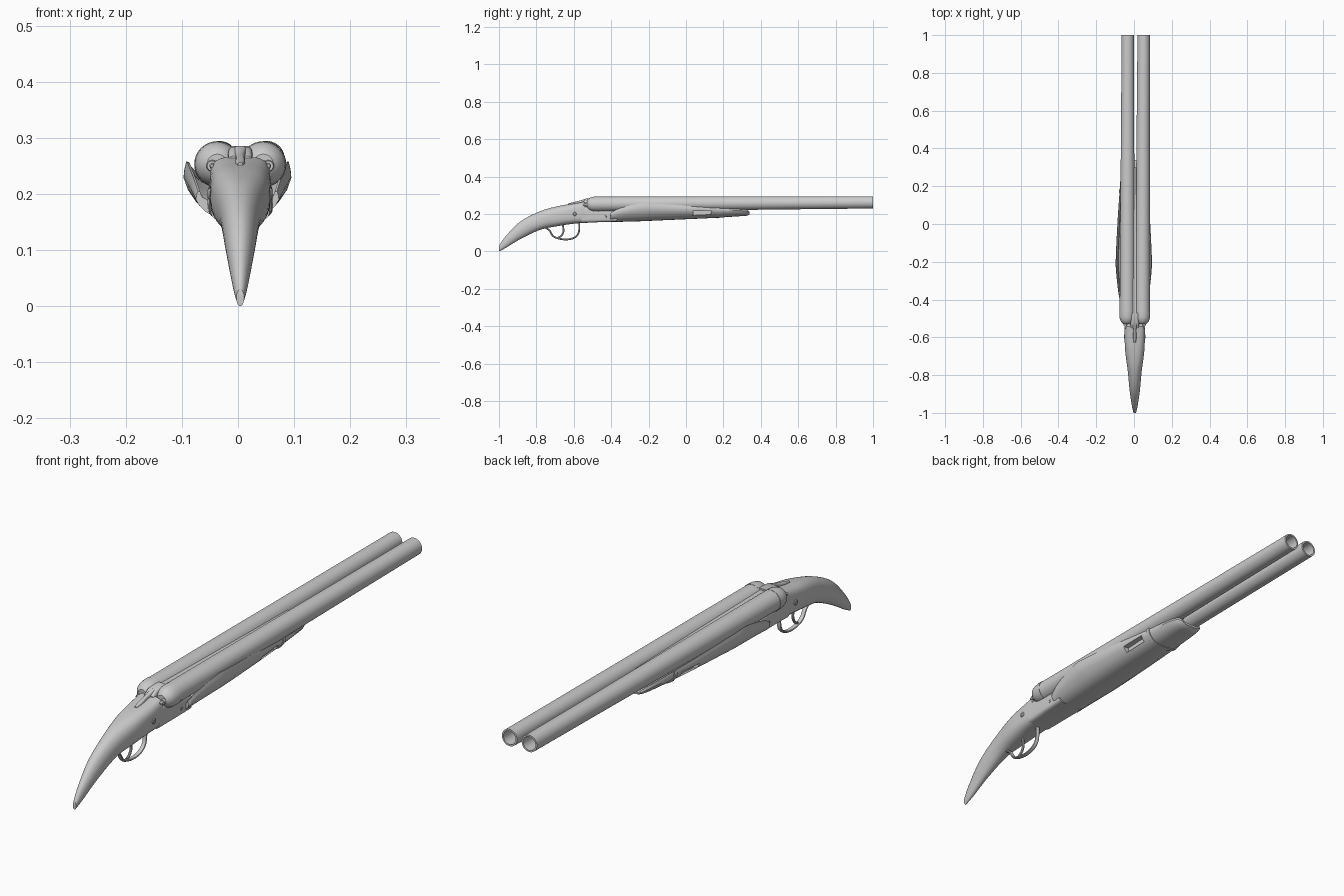
import bpy, bmesh
from math import cos, sin, pi
from mathutils import Vector

if "Cube" in bpy.data.objects:
    bpy.data.objects.remove(bpy.data.objects["Cube"])

CX = 0.004


def make(name, verts, faces, angle=0.6):
    me = bpy.data.meshes.new(name)
    me.from_pydata(verts, [], faces)
    bm = bmesh.new()
    bm.from_mesh(me)
    bmesh.ops.recalc_face_normals(bm, faces=bm.faces)
    bm.to_mesh(me)
    bm.free()
    ob = bpy.data.objects.new(name, me)
    bpy.context.collection.objects.link(ob)
    bpy.ops.object.select_all(action='DESELECT')
    ob.select_set(True)
    bpy.context.view_layer.objects.active = ob
    bpy.ops.object.shade_smooth_by_angle(angle=angle)
    return ob


def skin(name, rings, caps=True, angle=0.6):
    n = len(rings[0])
    verts = [p for r in rings for p in r]
    faces = [(i * n + j, i * n + (j + 1) % n, (i + 1) * n + (j + 1) % n, (i + 1) * n + j)
             for i in range(len(rings) - 1) for j in range(n)]
    if caps:
        faces += [tuple(range(n)), tuple(range(len(verts) - n, len(verts)))]
    return make(name, verts, faces, angle)


def smooth(pts, steps=5):
    # Catmull-Rom through tuples of any length
    out = []
    for i in range(len(pts) - 1):
        a, b, c, d = (pts[max(0, min(len(pts) - 1, i + k))] for k in (-1, 0, 1, 2))
        for s in range(steps):
            t = s / steps
            out.append(tuple(0.5 * (2 * q + (r - p) * t + (2 * p - 5 * q + 4 * r - w) * t * t
                                    + (3 * q - p - 3 * r + w) * t ** 3)
                             for p, q, r, w in zip(a, b, c, d)))
    return out + [pts[-1]]


def oval(y, hw, zt, zb, e, n=32):
    # superellipse section across y
    ring = []
    for i in range(n):
        c, s = cos(2 * pi * (i + .5) / n), sin(2 * pi * (i + .5) / n)
        f = lambda v: (1 if v > 0 else -1) * abs(v) ** (2 / e)
        ring.append((CX + hw * f(c), y, (zt + zb) / 2 + (zt - zb) / 2 * f(s)))
    return ring


def turned(name, profile, a, b, n=32, caps=True):
    # profile of (fraction along a-b, radius), a-b is mostly along y or x
    a, b = Vector(a), Vector(b)
    d = (b - a).normalized()
    u = d.cross(Vector((0, 0, 1))).normalized()
    v = u.cross(d)
    rings = [[tuple(a.lerp(b, t) + r * (u * cos(2 * pi * k / n) + v * sin(2 * pi * k / n)))
              for k in range(n)] for t, r in profile]
    return skin(name, rings, caps)


def tube(name, pts, r, wide=1.0, n=10):
    # tube following a path in the centre plane
    pts = [Vector((CX, y, z)) for y, z in smooth(pts, 6)]
    rings = []
    for i, p in enumerate(pts):
        t = (pts[min(i + 1, len(pts) - 1)] - pts[max(i - 1, 0)]).normalized()
        nrm = Vector((1, 0, 0)).cross(t)
        rings.append([tuple(p + Vector((wide * r * cos(2 * pi * k / n), 0, 0)) + nrm * r * sin(2 * pi * k / n))
                      for k in range(n)])
    return skin(name, rings)


# curved stock blending into the rear of the action
skin("stock", [oval(*s) for s in smooth([
    (-1.0, .007, .03, .0, 2), (-.965, .015, .08, .018, 2), (-.885, .027, .16, .066, 2),
    (-.78, .037, .215, .115, 2.2), (-.68, .05, .243, .136, 2.8), (-.6, .054, .256, .148, 3.4),
    (-.54, .054, .266, .153, 4)])])
# action body under the breech
skin("action_body", [oval(*s) for s in [
    (-.56, .053, .24, .152, 6), (-.5, .055, .24, .154, 6), (-.47, .056, .225, .156, 6), (-.37, .058, .22, .159, 6)]])
# centre bridge and opening lever
skin("breech_bridge", [oval(*s) for s in [
    (-.55, .022, .268, .22, 5), (-.525, .022, .284, .22, 5), (-.47, .024, .286, .22, 5)]])
skin("top_lever", [oval(*s) for s in smooth([
    (-.63, .005, .256, .24, 3), (-.6, .009, .264, .24, 3), (-.56, .008, .274, .24, 3), (-.525, .013, .286, .25, 3)])])

for side, label in ((-1, "left"), (1, "right")):
    # hollow tapered barrel
    turned(label + "_barrel", [(0, .04), (.3, .038), (.7, .0345), (1, .0325), (1, .026), (.75, .026)],
           (CX + side * .040, -.47, .253), (.009 + side * .042, 1, .262), 40)
    # rounded breech end
    turned(label + "_breech_ball", [(0, .018), (.08, .025), (.25, .034), (.5, .039), (.75, .0405), (1, .041)],
           (CX + side * .041, -.53, .253), (CX + side * .041, -.465, .253))
    # firing pin housing
    turned(label + "_firing_pin", [(0, .003), (.1, .005), (.35, .005), (.35, .009), (.5, .0105), (1, .0105)],
           (CX + side * .05, -.552, .25), (CX + side * .05, -.51, .25), 16)
    # side screws
    for y, z, r in ((-.595, .2, .01), (-.43, .185, .007)):
        turned(label + "_screw", [(0, r), (.85, r), (1, r * .8), (1, r * .6), (.9, r * .5)],
               (CX + side * .045, y, z), (CX + side * .058, y, z), 16)


def cradle(y, hw, zt, zb, grow=0.0):
    # U-shaped section: outer shell then the bed that holds the barrels
    h = zt - zb
    half = [(0, zb), (.3 * hw, zb + .01 * h), (.56 * hw, zb + .08 * h), (.77 * hw, zb + .25 * h),
            (.92 * hw, zb + .47 * h), (hw, zb + .7 * h), (.985 * hw, zb + .86 * h), (.95 * hw, zt)]
    cxf = -.001
    inner = [(.9 * hw, zt - .02 * h), (.85 * hw, zb + .78 * h), (.66 * hw, zb + .62 * h), (0, zb + .55 * h)]
    right = [(x + grow * x / hw, z - grow * (x < .9 * hw)) for x, z in half] + inner
    left = [(-x, z) for x, z in right[-2:0:-1]]
    return [(cxf + x, y, z) for x, z in right + left]


# fore-end wrapping the barrels
stations = smooth([
    (-.405, .074, .205, .156), (-.355, .083, .23, .158), (-.25, .094, .256, .161), (-.18, .0955, .256, .164),
    (0, .087, .246, .172), (.15, .077, .238, .179), (.27, .068, .232, .187), (.32, .058, .226, .19),
    (.34, .044, .212, .197)])
fore = skin("fore_end", [cradle(*s) for s in stations])

# long slots in both flanks of the fore-end
bpy.ops.mesh.primitive_cube_add(size=1, location=(0, .085, .206))
cutter = bpy.context.object
cutter.name = "slot_cutter"
cutter.scale = (.3, .1, .022)
cutter.rotation_euler.x = .05
bpy.ops.mesh.primitive_cube_add(size=1, location=(0, .085, .206))
core = bpy.context.object
core.name = "slot_core"
core.scale = (.115, .097, .026)
cutter.hide_render = True
cutter.hide_set(True)
mod = fore.modifiers.new("slots", 'BOOLEAN')
mod.operation, mod.object, mod.solver = 'DIFFERENCE', cutter, 'EXACT'

# thin band around the fore-end
skin("fore_end_band", [cradle(.165, .0765, .237, .180, .003), cradle(.18, .0755, .236, .181, .003)])

# lug joining barrels to the fore-end, and rib between the barrels
skin("barrel_lug", [oval(*s) for s in [(-.4, .03, .235, .18, 4), (.3, .02, .235, .2, 4)]])
skin("barrel_rib", [oval(*s) for s in [(-.47, .016, .28, .24, 4), (.3, .008, .27, .25, 4)]])

# trigger guard and trigger
tube("trigger_guard", [(-.75, .126), (-.73, .112), (-.705, .078), (-.65, .064), (-.6, .072), (-.574, .1),
                       (-.57, .16)], .005, 1.8)
tube("trigger", [(-.66, .15), (-.655, .11), (-.665, .085), (-.682, .074)], .005, 1.0)
